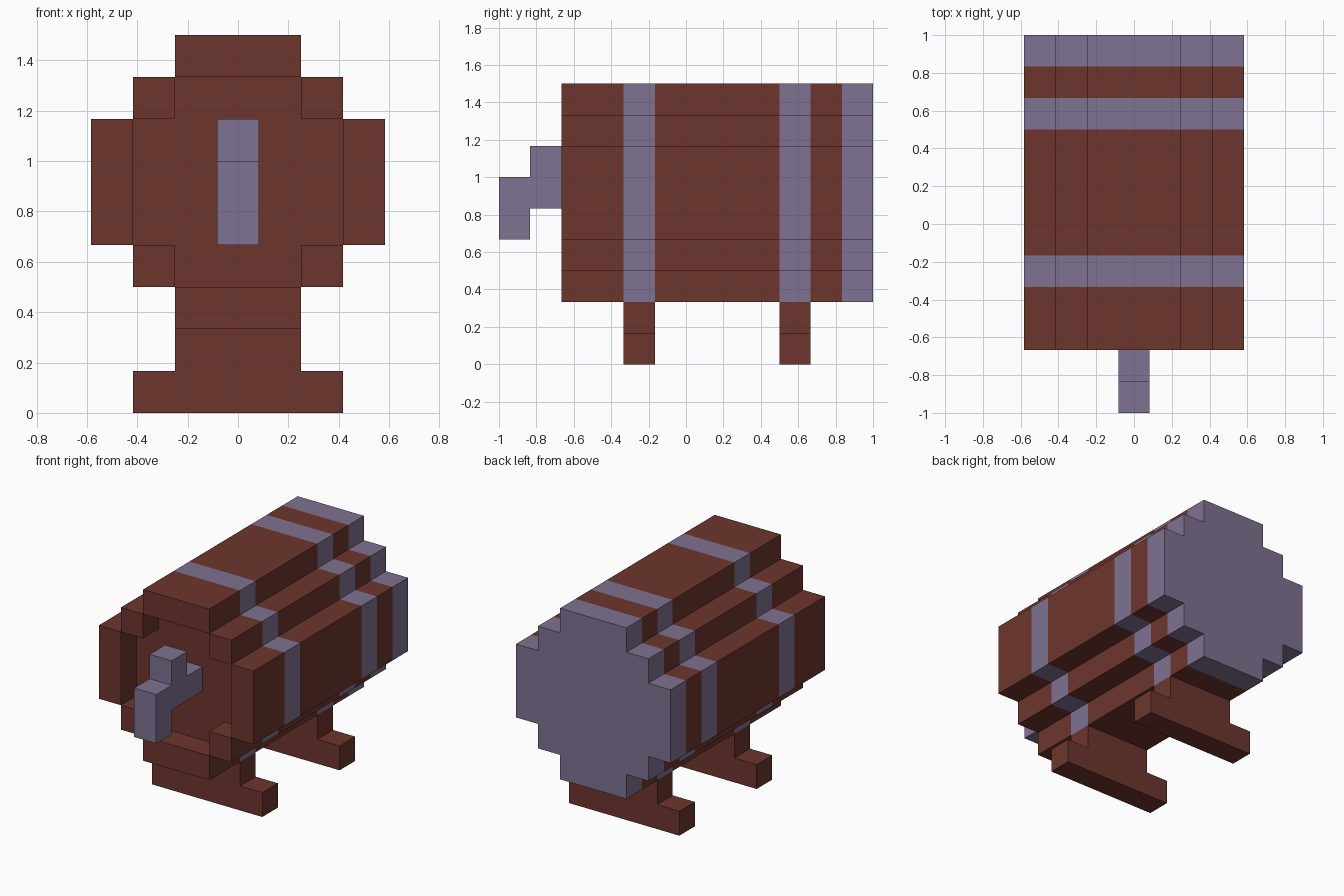
import bpy, bmesh
from mathutils import Vector

if "Cube" in bpy.data.objects:
    bpy.data.objects.remove(bpy.data.objects["Cube"])

U = 1 / 6  # block size; all dimensions below are in blocks


def material(name, rgb):
    m = bpy.data.materials.new(name)
    m.diffuse_color = (*rgb, 1)
    m.use_nodes = True
    m.node_tree.nodes["Principled BSDF"].inputs["Base Color"].default_value = m.diffuse_color
    return m


WOOD = material("red brown wood", (0.152, 0.036, 0.026))
METAL = material("purple grey metal", (0.209, 0.168, 0.287))


def make_object(name, bm, mats):
    bmesh.ops.remove_doubles(bm, verts=bm.verts, dist=1e-5)
    mesh = bpy.data.meshes.new(name)
    bm.to_mesh(mesh)
    bm.free()
    for m in mats:
        mesh.materials.append(m)
    ob = bpy.data.objects.new(name, mesh)
    bpy.context.collection.objects.link(ob)
    return ob


def add_face(bm, pts, mat=0):
    f = bm.faces.new([bm.verts.new(Vector(p) * U) for p in pts])
    f.material_index = mat


def prism(name, bottom, shift, mat):
    """Extrude a closed profile by the given shift."""
    bm = bmesh.new()
    face = bm.faces.new([bm.verts.new(Vector(p) * U) for p in bottom])
    new = bmesh.ops.extrude_face_region(bm, geom=[face], use_keep_orig=True)["geom"]
    bmesh.ops.translate(bm, vec=Vector(shift) * U,
                        verts=[g for g in new if isinstance(g, bmesh.types.BMVert)])
    bmesh.ops.recalc_face_normals(bm, faces=bm.faces)
    return make_object(name, bm, [mat])


def ring(quarter):
    """Mirror a quarter outline into a full counter-clockwise loop of (x, z)."""
    right = [(x, -z) for x, z in reversed(quarter)] + quarter
    return right + [(-x, z) for x, z in reversed(right)]


CZ = 5.5  # barrel centre height


def at(loop, y):
    return [(x, y, z + CZ) for x, z in loop]


# Barrel: stepped round section, cut along y so hoops can be coloured
outer = ring([(3.5, 1.5), (2.5, 1.5), (2.5, 2.5), (1.5, 2.5), (1.5, 3.5)])
inner = ring([(2.5, 1.5), (1.5, 1.5), (1.5, 2.5)])
cuts = [-4, -2, -1, 3, 4, 5, 6]
bm = bmesh.new()
for i, (y0, y1) in enumerate(zip(cuts, cuts[1:])):
    for a, b in zip(outer, outer[1:] + outer[:1]):
        pa, pb = at([a, b], y0)
        qa, qb = at([a, b], y1)
        add_face(bm, [pa, qa, qb, pb], i % 2)
add_face(bm, at(outer[::-1], 6), 1)  # back lid

# Recessed front lid and its wall
add_face(bm, at(inner, -3))
for a, b in zip(inner, inner[1:] + inner[:1]):
    pa, pb = at([a, b], -4)
    qa, qb = at([a, b], -3)
    add_face(bm, [pb, qb, qa, pa])

# Front rim: a bar and a corner block on each of four sides
for turn in range(4):
    for x0, x1, z0, z1 in ((-1.5, 1.5, 2.5, 3.5), (1.5, 2.5, 1.5, 2.5)):
        quad = [(x0, z0), (x1, z0), (x1, z1), (x0, z1)]
        for _ in range(turn):
            quad = [(-z, x) for x, z in quad]
        add_face(bm, at(quad, -4))
make_object("barrel", bm, [WOOD, METAL])

# Tap: side profile with spout, handle and pipe into the front lid
tap = [(-6, 4), (-5, 4), (-5, 5), (-3, 5), (-3, 6),
       (-4, 6), (-4, 7), (-5, 7), (-5, 6), (-6, 6)]
prism("tap", [(-0.5, y, z) for y, z in tap], (1, 0, 0), METAL)

# Legs: upturned T profile
half = [(2.5, 0), (2.5, 1), (1.5, 1), (1.5, 2)]
leg = half + [(-x, z) for x, z in reversed(half)]
for name, y in (("front_leg", -2), ("back_leg", 3)):
    prism(name, [(x, y, z) for x, z in leg], (0, 1, 0), WOOD)
